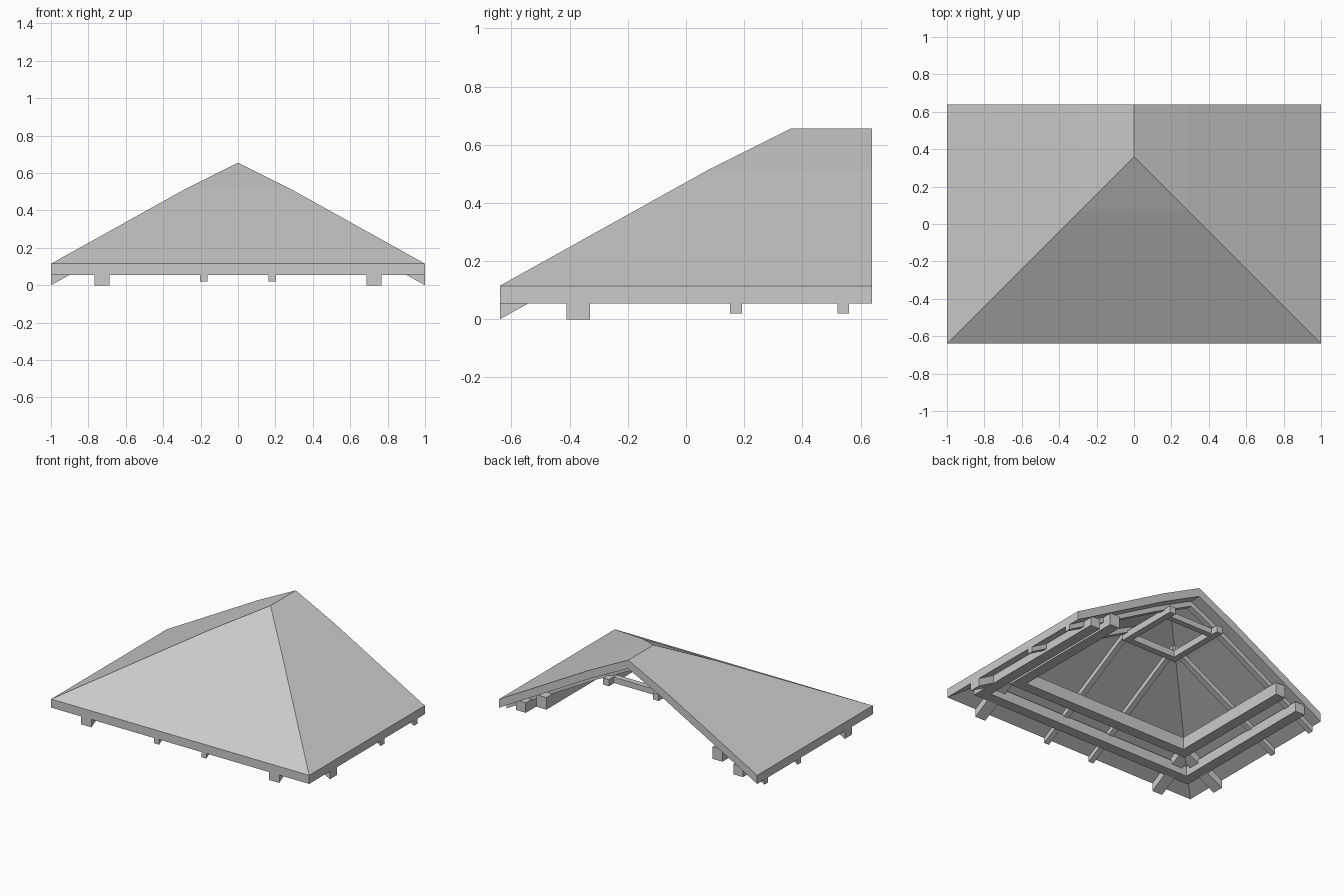
import bpy, bmesh

if "Cube" in bpy.data.objects:
    bpy.data.objects.remove(bpy.data.objects["Cube"])

YF, YB = -0.64, 0.64          # front eave and open back end
PROFILE = [(0.0, 0.115), (0.71, 0.51), (1.0, 0.655)]   # distance in from eave, height
THICK = 0.06


def make_object(name, bm):
    bmesh.ops.remove_doubles(bm, verts=bm.verts, dist=1e-5)
    bmesh.ops.recalc_face_normals(bm, faces=bm.faces)
    mesh = bpy.data.meshes.new(name)
    bm.to_mesh(mesh)
    bm.free()
    obj = bpy.data.objects.new(name, mesh)
    bpy.context.collection.objects.link(obj)
    return obj


def roof_z(d):
    (d0, z0), (d1, z1) = PROFILE[:2] if d <= PROFILE[1][0] else PROFILE[1:]
    return z0 + (z1 - z0) * (d - d0) / (d1 - d0)


def box(name, x0, x1, y0, y1, z0, z1):
    bm = bmesh.new()
    bmesh.ops.create_cube(bm, size=1)
    for v in bm.verts:
        v.co = ((x0 + x1) / 2 + v.co.x * (x1 - x0),
                (y0 + y1) / 2 + v.co.y * (y1 - y0),
                (z0 + z1) / 2 + v.co.z * (z1 - z0))
    return make_object(name, bm)


# Roof shell: half-hipped sheet of constant thickness, open at the back
def roof():
    bm = bmesh.new()

    def level(d, z):
        w = 1 - d
        pts = [(-w, YB, z), (-w, YF + d, z), (w, YF + d, z), (w, YB, z)]
        if w < 1e-6:                       # ridge line
            back, apex = bm.verts.new((0, YB, z)), bm.verts.new((0, YF + d, z))
            return [back, apex, apex, back]
        return [bm.verts.new(p) for p in pts]

    def face(*vs):
        bm.faces.new(list(dict.fromkeys(vs)))

    top = [level(d, z) for d, z in PROFILE]
    under = [level(d, z - THICK) for d, z in PROFILE]
    for sheet in (top, under):
        for a, b in zip(sheet, sheet[1:]):
            for i in range(3):
                face(a[i], a[i + 1], b[i + 1], b[i])
    for i in range(3):                     # fascia
        face(top[0][i], top[0][i + 1], under[0][i + 1], under[0][i])
    for k in range(2):                     # gable edge at the back
        for i in (0, 3):
            face(top[k][i], top[k + 1][i], under[k + 1][i], under[k][i])
    make_object("roof_shell", bm)


# Rafter following the underside of the roof, on the front or a side slope
def rafter(name, side, pos, width, depth, end):
    ds = [0.0] + [d for d in (0.71,) if d < end] + [end]
    upper = [(d, roof_z(d) - THICK + 0.003) for d in ds]
    lower = [(d, roof_z(d) - THICK - depth) for d in reversed(ds)]
    bm = bmesh.new()
    verts = []
    for d, z in upper + lower:
        p = (pos - width / 2, YF + d, z) if side == 0 else (side * (1 - d), pos - width / 2, z)
        verts.append(bm.verts.new(p))
    f = bm.faces.new(verts)
    out = bmesh.ops.extrude_face_region(bm, geom=[f])
    move = (width, 0, 0) if side == 0 else (0, width, 0)
    bmesh.ops.translate(bm, vec=move, verts=[g for g in out["geom"] if isinstance(g, bmesh.types.BMVert)])
    make_object(name, bm)


# U-shaped ring of beams set in from the eaves, open at the back
def beam_ring(name, inset, width, z0, z1, back):
    xo, yo = 1 - inset, YF + inset
    box(name + "_front", -xo, xo, yo, yo + width, z0, z1)
    for s, label in ((-1, "left"), (1, "right")):
        a, b = sorted((s * xo, s * (xo - width)))
        box(name + "_" + label, a, b, yo + width, back, z0, z1)


roof()
for s, label in ((-1, "left"), (1, "right")):
    rafter("front_corner_rafter_" + label, 0, s * 0.728, 0.08, 0.055, 0.27)
    rafter("front_rafter_" + label, 0, s * 0.183, 0.038, 0.036, 0.82)
    rafter("side_corner_rafter_" + label, s, -0.37, 0.08, 0.055, 0.27)
    rafter("side_rafter_" + label, s, 0.172, 0.04, 0.036, 0.82)
    rafter("back_rafter_" + label, s, 0.54, 0.04, 0.036, 1.0)

beam_ring("outer_plate", 0.12, 0.075, 0.065, 0.135, 0.625)
beam_ring("inner_plate", 0.28, 0.075, 0.13, 0.215, 0.625)
beam_ring("upper_purlin", 0.785, 0.045, 0.415, 0.462, 0.61)
box("collar_tie", -0.2, 0.2, 0.52, 0.56, 0.42, 0.46)
